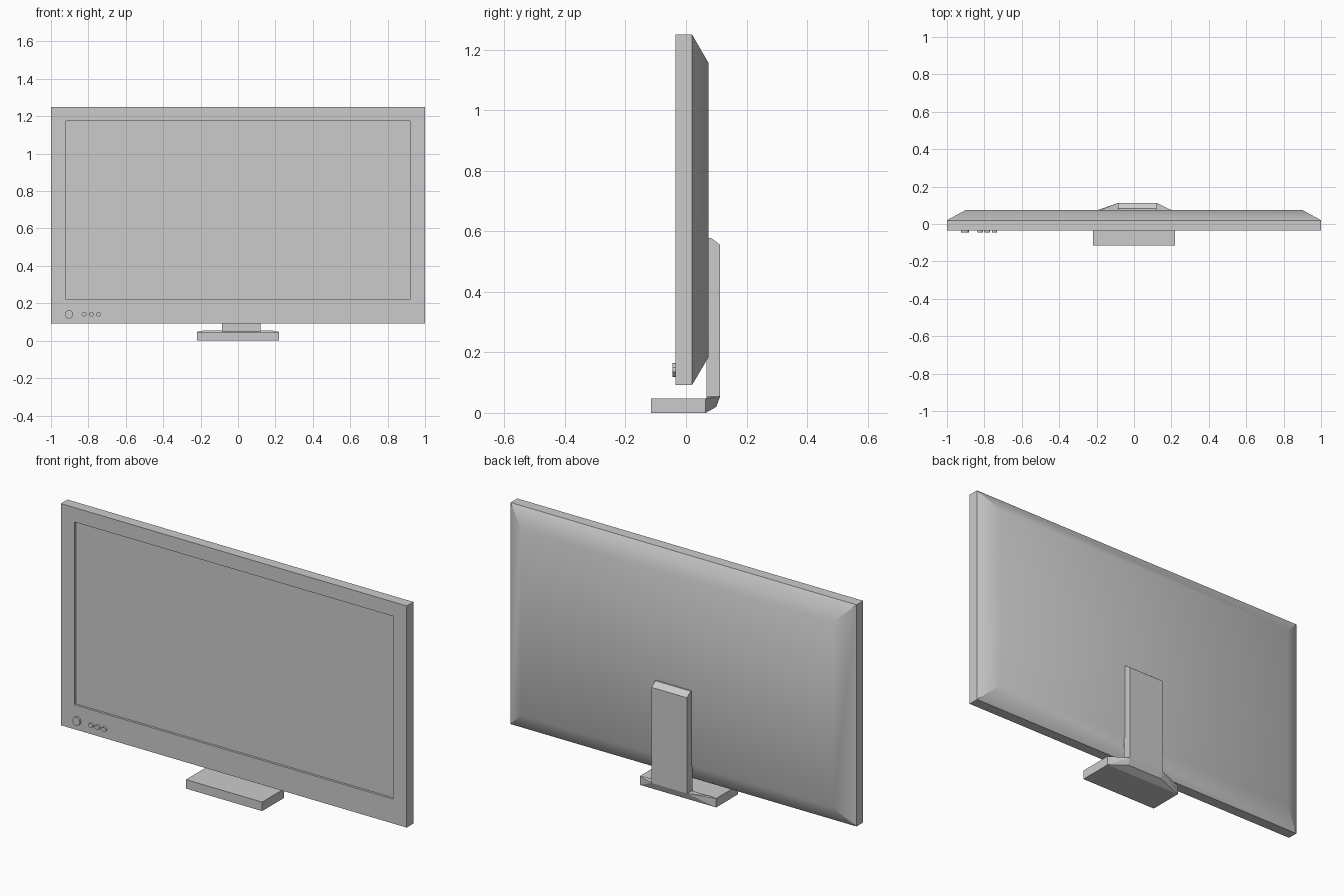
import bpy, bmesh, math
from mathutils import Vector

cube = bpy.data.objects.get("Cube")
if cube:
    bpy.data.objects.remove(cube, do_unlink=True)

grey = bpy.data.materials.new("grey plastic")
grey.use_nodes = True
colour = (0.6, 0.6, 0.6, 1)
grey.diffuse_color = colour
grey.node_tree.nodes["Principled BSDF"].inputs["Base Color"].default_value = colour


def finish(bm, name, smooth_angle=None):
    bmesh.ops.recalc_face_normals(bm, faces=bm.faces)
    mesh = bpy.data.meshes.new(name)
    bm.to_mesh(mesh)
    bm.free()
    mesh.materials.append(grey)
    obj = bpy.data.objects.new(name, mesh)
    bpy.context.collection.objects.link(obj)
    if smooth_angle:
        bpy.ops.object.select_all(action="DESELECT")
        obj.select_set(True)
        bpy.context.view_layer.objects.active = obj
        bpy.ops.object.shade_smooth_by_angle(angle=math.radians(smooth_angle))
    return obj


def loft(bm, rings):
    """Join equal closed rings of points and cap both ends."""
    loops = [[bm.verts.new(p) for p in ring] for ring in rings]
    for a, b in zip(loops, loops[1:]):
        for i in range(len(a)):
            j = (i + 1) % len(a)
            bm.faces.new((a[i], a[j], b[j], b[i]))
    bm.faces.new(loops[0])
    bm.faces.new(loops[-1][::-1])


def upright_rect(half_width, low, high, y):
    return [(-half_width, y, low), (half_width, y, low),
            (half_width, y, high), (-half_width, y, high)]


# Panel: recessed screen, bezel, rim and tapered back
bm = bmesh.new()
loft(bm, [
    upright_rect(0.92, 0.22, 1.175, -0.023),
    upright_rect(0.92, 0.22, 1.175, -0.035),
    upright_rect(1.0, 0.092, 1.25, -0.035),
    upright_rect(1.0, 0.092, 1.25, 0.02),
    upright_rect(0.9, 0.185, 1.155, 0.075),
])
finish(bm, "screen_panel", 35)


# Control buttons at the lower corner of the bezel
def button(name, x, rx, rz):
    bm = bmesh.new()
    rings = []
    for y in (-0.045, -0.033):
        angles = [math.tau * i / 16 for i in range(16)]
        rings.append([(x + rx * math.cos(a), y, 0.141 + rz * math.sin(a)) for a in angles])
    loft(bm, rings)
    finish(bm, name, 35)


button("power_button", -0.904, 0.021, 0.023)
for i, x in enumerate((-0.822, -0.784, -0.746)):
    button(f"control_button_{i + 1}", x, 0.014, 0.011)

# Foot: flat slab under the panel
bm = bmesh.new()
loft(bm, [upright_rect(0.22, 0, 0.047, y) for y in (-0.115, 0.065)])
finish(bm, "stand_foot")

# Neck: bar with a chamfered top and heel, pressed from a side profile
LEFT, RIGHT = 0.12, -0.085
profile = [(0.068, 0.04), (0.068, 0.578), (0.083, 0.578),
           (0.113, 0.555), (0.113, 0.055), (0.1, 0.02)]
bm = bmesh.new()
loft(bm, [[(x, y, z) for y, z in profile] for x in (RIGHT, LEFT)])
finish(bm, "stand_neck")

# Heel: faceted joint narrowing from the foot to the neck
bm = bmesh.new()
points = upright_rect(0.22, 0, 0.047, 0.065) + upright_rect(0.185, 0.04, 0.054, 0.072)
points += [(x, y, z) for x in (RIGHT, LEFT) for y, z in ((0.113, 0.055), (0.1, 0.02))]
for p in points:
    bm.verts.new(Vector(p))
hull = bmesh.ops.convex_hull(bm, input=bm.verts)
loose = {v for v in hull["geom_interior"] if isinstance(v, bmesh.types.BMVert)}
bmesh.ops.delete(bm, geom=list(loose), context="VERTS")
finish(bm, "stand_heel")
